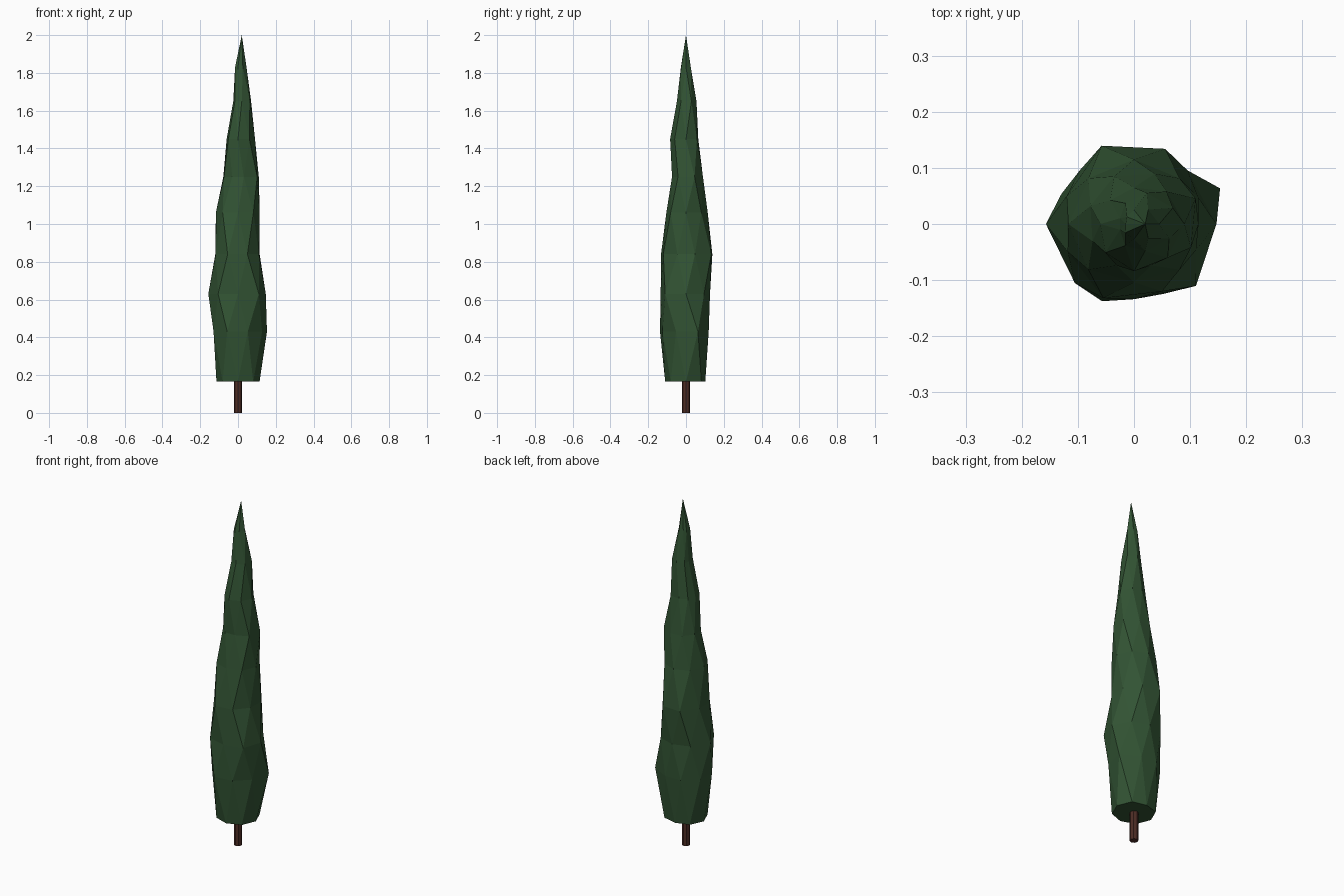
import bpy, bmesh
from math import cos, sin, radians

if "Cube" in bpy.data.objects:
    bpy.data.objects.remove(bpy.data.objects["Cube"])


def material(name, rgb):
    m = bpy.data.materials.new(name)
    m.diffuse_color = (*rgb, 1)
    m.use_nodes = True
    m.node_tree.nodes["Principled BSDF"].inputs["Base Color"].default_value = m.diffuse_color
    return m


def finish(bm, name, mat):
    bmesh.ops.recalc_face_normals(bm, faces=bm.faces)
    me = bpy.data.meshes.new(name)
    bm.to_mesh(me)
    bm.free()
    me.materials.append(mat)
    ob = bpy.data.objects.new(name, me)
    bpy.context.collection.objects.link(ob)
    return ob


green = material("dark_green", (0.032, 0.088, 0.034))
brown = material("bark_brown", (0.075, 0.026, 0.018))

# Foliage: uneven eight-sided rings (height, radii), every second one turned half a step
SIDES = 8
RINGS = [
    (0.165, (.114, .115, .102, .112, .114, .115, .110, .114)),
    (0.43, (.166, .130, .130, .140, .140, .149, .135, .138)),
    (0.63, (.147, .135, .127, .136, .157, .149, .134, .156)),
    (0.84, (.124, .145, .151, .130, .128, .143, .130, .120)),
    (1.06, (.115, .115, .115, .115, .117, .115, .104, .115)),
    (1.25, (.119, .097, .092, .084, .080, .080, .080, .110)),
    (1.45, (.090, .082, .065, .060, .060, .072, .084, .085)),
    (1.65, (.075, .060, .040, .027, .027, .042, .052, .068)),
    (1.83, (.045, .036, .025, .018, .015, .022, .027, .036)),
]
bm = bmesh.new()
rings = []
for i, (z, radii) in enumerate(RINGS):
    angles = [radians(45 * k + 22.5 * (i % 2)) for k in range(SIDES)]
    rings.append([bm.verts.new((r * cos(a), r * sin(a), z)) for r, a in zip(radii, angles)])

# Triangles zigzag between neighbouring rings
for i, (lo, hi) in enumerate(zip(rings, rings[1:])):
    for k in range(SIDES):
        n = (k + 1) % SIDES
        if i % 2 == 0:
            bm.faces.new((lo[k], lo[n], hi[k]))
            bm.faces.new((lo[n], hi[n], hi[k]))
        else:
            bm.faces.new((lo[k], lo[n], hi[n]))
            bm.faces.new((lo[k], hi[n], hi[k]))

# Pointed tip and flat underside
tip = bm.verts.new((0.02, 0, 2))
for k in range(SIDES):
    bm.faces.new((rings[-1][k], rings[-1][(k + 1) % SIDES], tip))
bm.faces.new(rings[0][::-1])
finish(bm, "foliage", green)

# Trunk
bm = bmesh.new()
bmesh.ops.create_cone(bm, cap_ends=True, segments=8, radius1=0.022, radius2=0.022, depth=0.22)
bmesh.ops.translate(bm, verts=bm.verts, vec=(0, 0, 0.11))
finish(bm, "trunk", brown)
